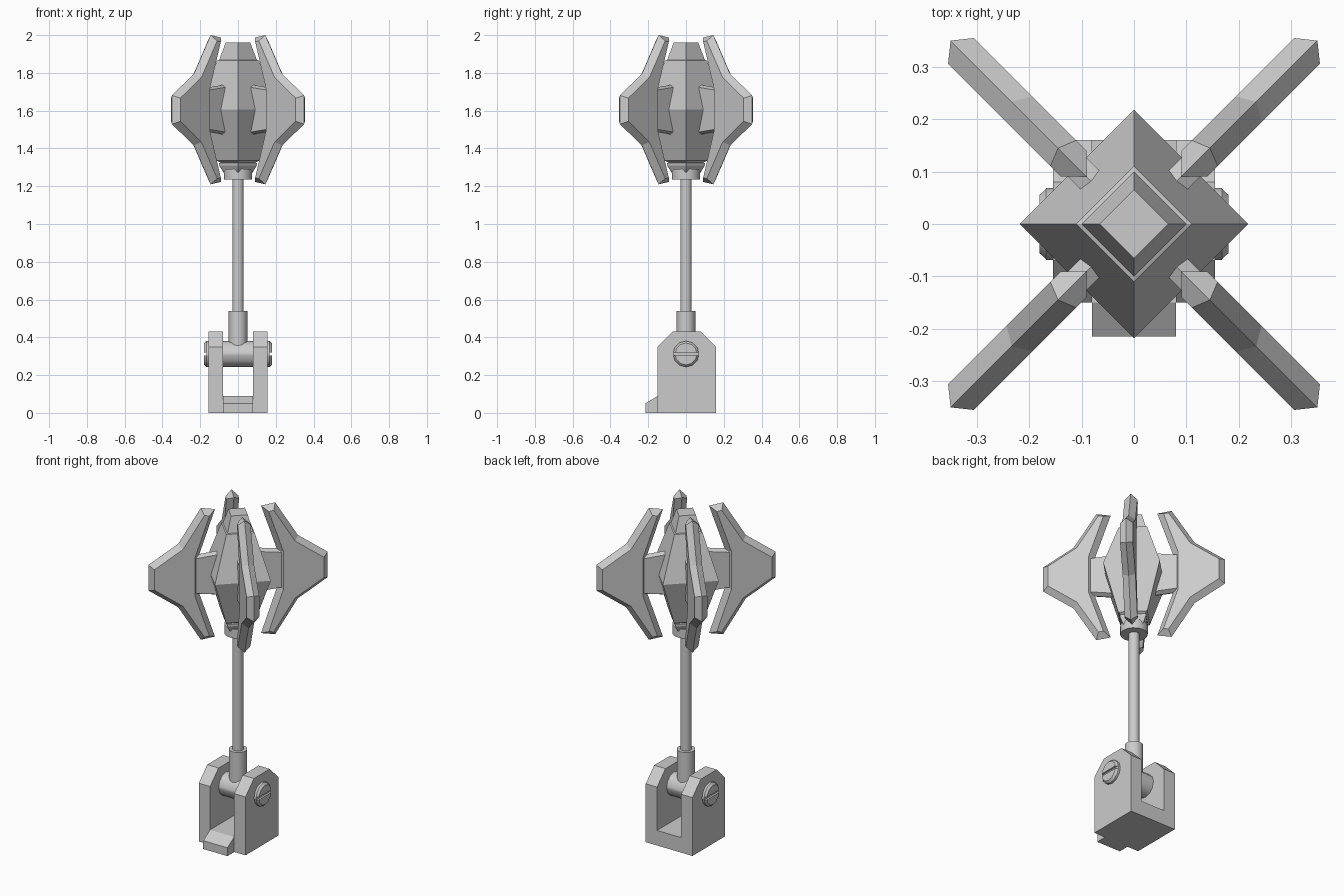
import bpy, bmesh, math
from mathutils import Vector, Matrix

if "Cube" in bpy.data.objects:
    bpy.data.objects.remove(bpy.data.objects["Cube"])

grey = bpy.data.materials.new("plain_grey")
grey.use_nodes = True
COL = (0.6, 0.6, 0.6, 1)
grey.diffuse_color = COL
grey.node_tree.nodes["Principled BSDF"].inputs["Base Color"].default_value = COL


def finish(name, bm, smooth=False):
    bmesh.ops.recalc_face_normals(bm, faces=bm.faces)
    me = bpy.data.meshes.new(name)
    bm.to_mesh(me)
    bm.free()
    me.materials.append(grey)
    ob = bpy.data.objects.new(name, me)
    bpy.context.collection.objects.link(ob)
    if smooth:
        bpy.ops.object.select_all(action='DESELECT')
        ob.select_set(True)
        bpy.context.view_layer.objects.active = ob
        bpy.ops.object.shade_smooth_by_angle(angle=math.radians(40))
    return ob


def loft(bm, rings):
    """Skin a list of equal closed rings and cap both ends."""
    vs = [[bm.verts.new(p) for p in r] for r in rings]
    n = len(vs[0])
    for a, b in zip(vs, vs[1:]):
        for i in range(n):
            j = (i + 1) % n
            bm.faces.new((a[i], a[j], b[j], b[i]))
    bm.faces.new(vs[0][::-1])
    bm.faces.new(vs[-1])


def lathe(name, profile, sides, smooth=False, matrix=None):
    """Turn (radius, height) pairs around z."""
    bm = bmesh.new()
    loft(bm, [[(r * math.cos(math.tau * i / sides), r * math.sin(math.tau * i / sides), z)
               for i in range(sides)] for r, z in profile])
    if matrix:
        bm.transform(matrix)
    return finish(name, bm, smooth)


def extrude_x(name, outline, x0, x1):
    """Extrude a (y, z) outline along x."""
    bm = bmesh.new()
    loft(bm, [[(x, y, z) for y, z in outline] for x in (x0, x1)])
    return finish(name, bm)


def inset(outline, d):
    """Mitred inward offset of a clockwise outline."""
    out, n = [], len(outline)
    for i in range(n):
        p, q, s = (Vector(outline[k % n]) for k in (i - 1, i, i + 1))
        e1, e2 = (q - p).normalized(), (s - q).normalized()
        n1, n2 = Vector((e1.y, -e1.x)), Vector((e2.y, -e2.x))
        out.append(tuple(q + (n1 + n2) * d / (1 + n1.dot(n2))))
    return out


def ridged_plate(name, outline, half, bevel, angle):
    """Plate in the radial plane whose rim rises to a central ridge."""
    side = inset(outline, bevel)
    bm = bmesh.new()
    loft(bm, [[(r, y, z) for r, z in ring]
              for y, ring in ((-half, side), (0, outline), (half, side))])
    bm.transform(Matrix.Rotation(angle, 4, 'Z'))
    return finish(name, bm)


# Clevis bracket: two cheeks, a floor with a sloped front lug
cheek = [(-.15, 0), (.16, 0), (.16, .35), (.08, .43), (-.07, .43), (-.15, .35)]
extrude_x("left_cheek", cheek, .08, .155)
extrude_x("right_cheek", cheek, -.155, -.08)
extrude_x("base_lug", [(-.215, 0), (.16, 0), (.16, .09), (-.15, .09), (-.215, .05)], -.08, .08)

# Hinge pin with a screwdriver slot in both ends
pin = lathe("hinge_pin", [(.058, -.18), (.069, -.168), (.069, .168), (.058, .18)], 12, True,
            Matrix.Translation((0, 0, .312)) @ Matrix.Rotation(math.pi / 2, 4, 'Y'))
for s in (-1, 1):
    cutter = extrude_x("slot_cutter", [(-.1, .304), (.1, .304), (.1, .32), (-.1, .32)],
                       s * .168, s * .2)
    cutter.hide_render = True
    mod = pin.modifiers.new("slot", 'BOOLEAN')
    mod.object = cutter
    mod.solver = 'EXACT'
    bpy.context.view_layer.update()
    cut = bpy.data.meshes.new_from_object(pin.evaluated_get(bpy.context.evaluated_depsgraph_get()))
    pin.modifiers.clear()
    pin.data = cut
    bpy.data.objects.remove(cutter)

# Shaft
lathe("shaft_sleeve", [(.05, .31), (.05, .54)], 16, True)
lathe("shaft", [(.03, .5), (.03, 1.25)], 16, True)
lathe("collar", [(.075, 1.235), (.075, 1.29)], 16, True)

# Four-sided core with grooves below and above
lathe("head_core", [(.07, 1.262), (.1, 1.31), (.1, 1.322), (.09, 1.325), (.112, 1.335),
                    (.218, 1.605), (.11, 1.865), (.1, 1.868), (.065, 1.96)], 4)

# Four ridged blades and their connecting webs
MID = 1.605
upper = [(.216, .11), (.127, .382), (.205, .395), (.33, .19), (.495, .076)]
blade = [(r, MID + z) for r, z in upper] + [(r, MID - z) for r, z in reversed(upper)]
web = [(.08, MID + .135), (.25, MID + .115), (.25, MID - .115), (.08, MID - .135)]
for k, label in enumerate(("back_left", "back_right", "front_right", "front_left")):
    ang = math.pi / 4 + k * math.pi / 2
    ridged_plate(label + "_blade", blade, .035, .028, ang)
    ridged_plate(label + "_web", web, .025, .012, ang)
